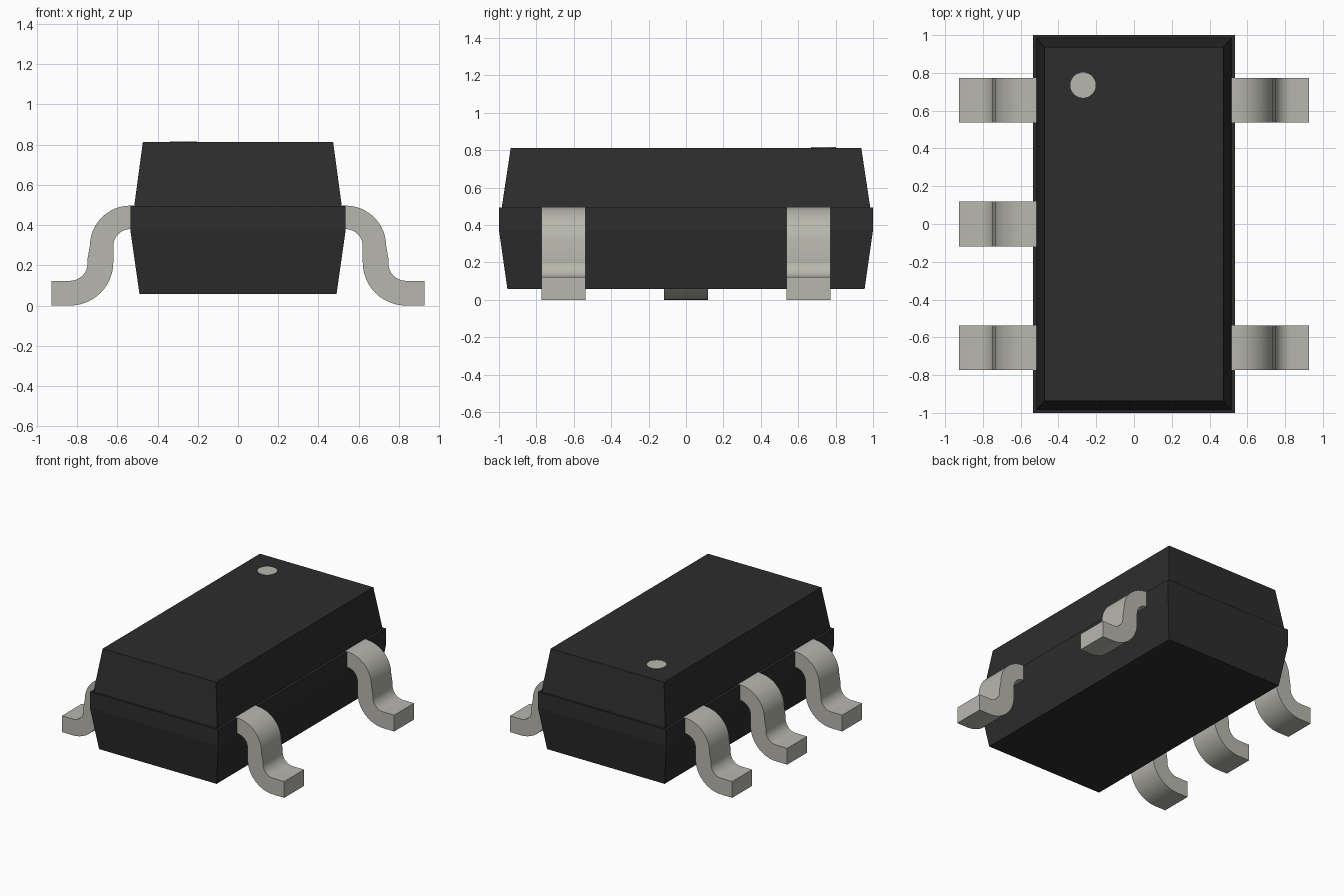
import bpy, bmesh, math

cube = bpy.data.objects.get("Cube")
if cube:
    bpy.data.objects.remove(cube, do_unlink=True)


def material(name, color):
    m = bpy.data.materials.new(name)
    m.use_nodes = True
    m.diffuse_color = (*color, 1)
    bsdf = m.node_tree.nodes["Principled BSDF"]
    bsdf.inputs["Base Color"].default_value = (*color, 1)
    bsdf.inputs["Roughness"].default_value = 0.6
    return m


black = material("black plastic", (0.026, 0.026, 0.026))
metal = material("tinned metal", (0.479, 0.475, 0.42))


def finish(bm, name, mat):
    bmesh.ops.recalc_face_normals(bm, faces=bm.faces)
    mesh = bpy.data.meshes.new(name)
    bm.to_mesh(mesh)
    bm.free()
    mesh.materials.append(mat)
    obj = bpy.data.objects.new(name, mesh)
    bpy.context.collection.objects.link(obj)
    return obj


def arc(cx, cz, r, start, end, steps=12):
    angles = [math.radians(start + (end - start) * i / steps) for i in range(steps + 1)]
    return [(cx + r * math.cos(a), cz + r * math.sin(a)) for a in angles]


# Moulded body: stacked rectangular rings (half width, half length, height)
rings = [(0.49, 0.955, 0.058), (0.535, 1.0, 0.373), (0.535, 1.0, 0.495),
         (0.516, 0.985, 0.495), (0.473, 0.937, 0.813)]
bm = bmesh.new()
loops = [[bm.verts.new((sx * x, sy * y, z))
          for sx, sy in ((-1, -1), (1, -1), (1, 1), (-1, 1))] for x, y, z in rings]
for low, high in zip(loops, loops[1:]):
    for i in range(4):
        j = (i + 1) % 4
        bm.faces.new((low[i], low[j], high[j], high[i]))
bm.faces.new(loops[0])
bm.faces.new(loops[-1])
finish(bm, "body", black)

# Pin one marker: thin disc on the top
bm = bmesh.new()
bmesh.ops.create_cone(bm, cap_ends=True, segments=48, radius1=0.067, radius2=0.067, depth=0.006)
marker = finish(bm, "pin_one_marker", metal)
marker.location = (-0.27, 0.735, 0.813)

# Gull-wing lead profile, with a small kink between the upper and lower bends
profile = [(0.516, 0.497)]
profile += arc(0.535, 0.295, 0.202, 90, 0)
profile += arc(0.835, 0.21, 0.087, 170, 270)
profile += [(0.927, 0.123), (0.927, 0)]
profile += arc(0.835, 0.215, 0.215, 270, 180)
profile += arc(0.535, 0.295, 0.085, 0, 90)
profile += [(0.516, 0.38)]


def lead(name, side, y, half=0.118):
    bm = bmesh.new()
    face = bm.faces.new([bm.verts.new((side * x, y - half, z)) for x, z in profile])
    new = bmesh.ops.extrude_face_region(bm, geom=[face])["geom"]
    verts = [v for v in new if isinstance(v, bmesh.types.BMVert)]
    bmesh.ops.translate(bm, verts=verts, vec=(0, 2 * half, 0))
    obj = finish(bm, name, metal)
    bpy.ops.object.select_all(action="DESELECT")
    obj.select_set(True)
    bpy.context.view_layer.objects.active = obj
    bpy.ops.object.shade_smooth_by_angle(angle=math.radians(25))


for place, y in (("front", -0.655), ("back", 0.655)):
    lead("left_" + place + "_lead", 1, y)
    lead("right_" + place + "_lead", -1, y)
lead("right_middle_lead", -1, 0)
